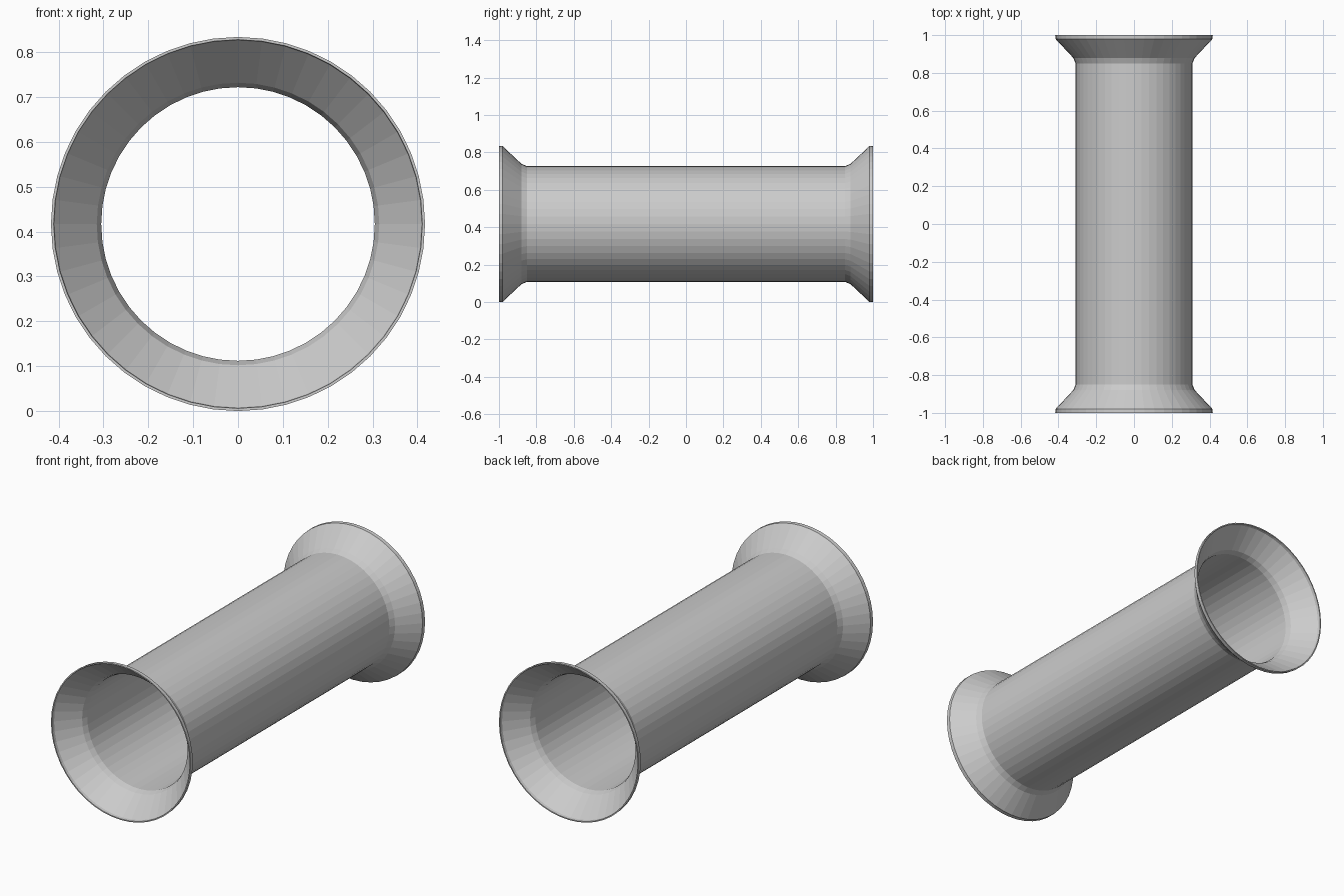
import bpy, bmesh
from math import sin, cos, tau

if "Cube" in bpy.data.objects:
    bpy.data.objects.remove(bpy.data.objects["Cube"])

SEGMENTS = 48
CENTRE_Z = 0.417

# Half of the thin wall as (y, radius), from outside middle round the lip to inside middle
outer = [(0.0, 0.309), (0.85, 0.309), (0.88, 0.322), (0.98, 0.416), (1.0, 0.417)]
inner = [(1.0, 0.411), (0.985, 0.409), (0.88, 0.315), (0.85, 0.305), (0.0, 0.305)]
half = outer + inner

# Mirror the half into one closed loop, skipping the shared middle points
loop = half + [(-y, r) for y, r in reversed(half[1:-1])]


def lathe(name, profile):
    """Revolve a closed (y, radius) loop around the y axis."""
    bm = bmesh.new()
    rings = []
    for i in range(SEGMENTS):
        a = tau * i / SEGMENTS
        rings.append([bm.verts.new((r * sin(a), y, CENTRE_Z + r * cos(a)))
                      for y, r in profile])
    n = len(profile)
    for i in range(SEGMENTS):
        a, b = rings[i], rings[(i + 1) % SEGMENTS]
        for j in range(n):
            k = (j + 1) % n
            bm.faces.new((a[j], a[k], b[k], b[j]))
    bmesh.ops.recalc_face_normals(bm, faces=bm.faces)
    mesh = bpy.data.meshes.new(name)
    bm.to_mesh(mesh)
    bm.free()
    obj = bpy.data.objects.new(name, mesh)
    bpy.context.collection.objects.link(obj)
    return obj


# Open pipe with a flared, lipped mouth at each end
lathe("flared_tube", loop)
